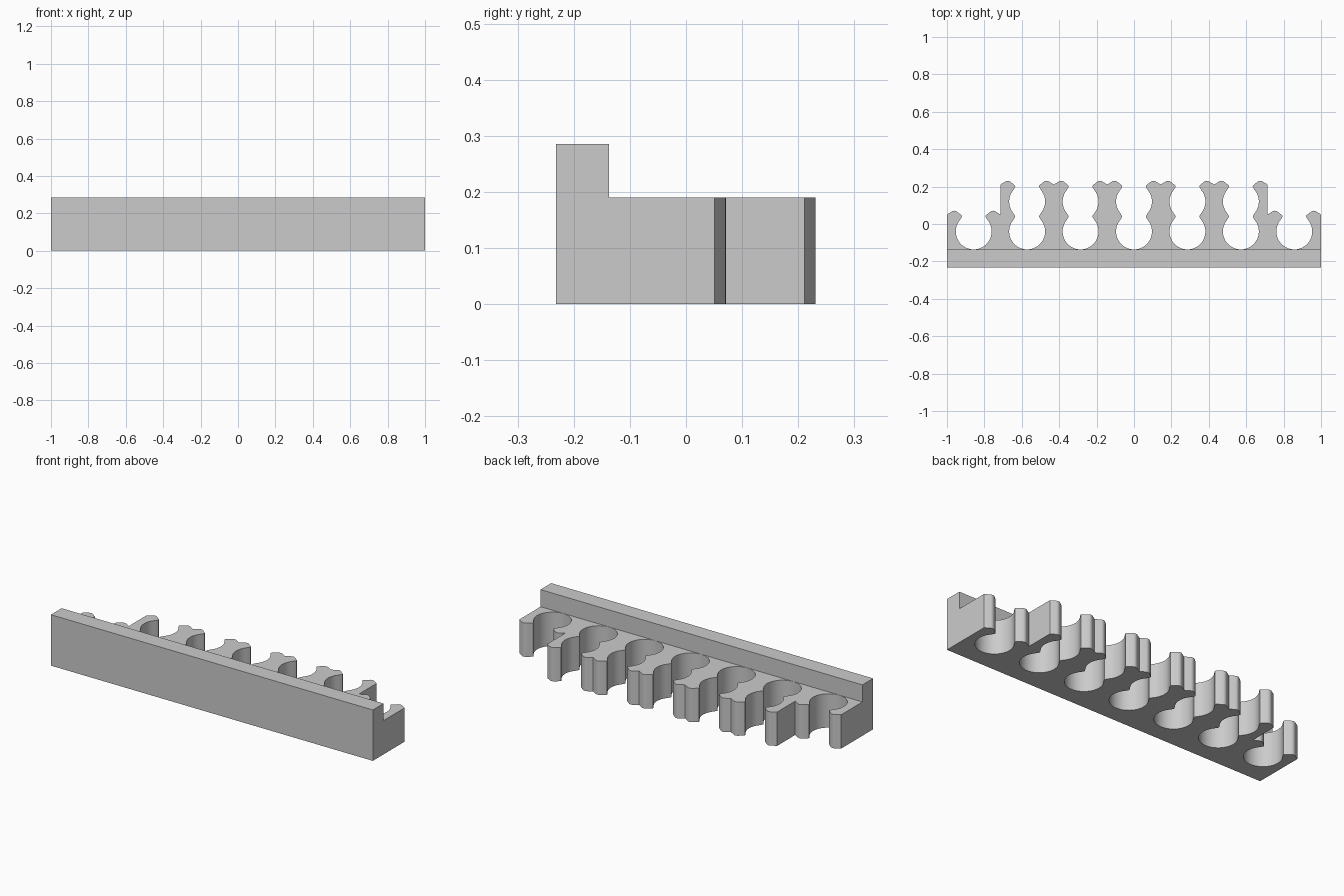
import bpy
import bmesh
from math import sin, cos, radians

PITCH = 2 / 7          # spacing of the clip sockets
RADIUS = 0.096         # socket radius
LOWER, UPPER = -0.04, 0.12   # y of the two socket rows
FRONT, RAIL_BACK = -0.232, -0.137
BODY_TOP, RAIL_TOP = 0.19, 0.286

cube = bpy.data.objects.get("Cube")
if cube:
    bpy.data.objects.remove(cube, do_unlink=True)

grey = bpy.data.materials.new("light grey plastic")
grey.use_nodes = True
colour = (0.6, 0.6, 0.6, 1)
grey.diffuse_color = colour
grey.node_tree.nodes["Principled BSDF"].inputs["Base Color"].default_value = colour


def arc(cy, start, end, steps):
    """Socket wall as offsets from the socket's centre line."""
    angles = [radians(start + (end - start) * i / steps) for i in range(steps + 1)]
    return [(RADIUS * cos(a), cy + RADIUS * sin(a)) for a in angles]


def lip(cy):
    """Rounded clip lip above a socket, from the valley to the throat."""
    shape = [(PITCH / 2, 0.091), (0.115, 0.108), (0.109, 0.1105), (0.103, 0.111),
             (0.097, 0.11), (0.091, 0.107), (0.067, 0.088), (0.064, 0.085),
             (0.063, 0.081), (0.066, 0.074)]
    return [(u, cy + v) for u, v in shape]


def half_socket(double):
    """Right half of one clip, from its outer valley to the socket floor."""
    floor = arc(LOWER, 39, -90, 18)
    if not double:
        return lip(LOWER) + floor
    throat = [(0.066, 0.046), (0.063, 0.04), (0.066, 0.034)]
    return lip(UPPER) + arc(UPPER, 39, -39, 11) + throat + floor


# Outline of the clip strip, walked from +x to -x along the back
outline = [(-1, FRONT), (1, FRONT)]
for k in range(3, -4, -1):
    half = half_socket(abs(k) < 3)
    cx = k * PITCH
    points = [(cx + u, y) for u, y in half]
    points += [(cx - u, y) for u, y in reversed(half[:-1])]
    for p in points:
        if abs(p[0] - outline[-1][0]) + abs(p[1] - outline[-1][1]) > 1e-5:
            outline.append(p)

# Extrude the strip
bm = bmesh.new()
base = bm.faces.new([bm.verts.new((x, y, 0)) for x, y in outline])
result = bmesh.ops.extrude_face_region(bm, geom=[base], use_keep_orig=True)
bmesh.ops.translate(bm, vec=(0, 0, BODY_TOP),
                    verts=[g for g in result["geom"] if isinstance(g, bmesh.types.BMVert)])

# Split off the front band of the top and raise it into the rail
top = next(g for g in result["geom"] if isinstance(g, bmesh.types.BMFace))
bmesh.ops.bisect_plane(bm, geom=[top, *top.edges, *top.verts], dist=1e-5,
                       plane_co=(0, RAIL_BACK, 0), plane_no=(0, 1, 0))
band = [f for f in bm.faces
        if all(v.co.z > BODY_TOP - 1e-4 and v.co.y < RAIL_BACK + 1e-4 for v in f.verts)]
result = bmesh.ops.extrude_face_region(bm, geom=band)
bmesh.ops.translate(bm, vec=(0, 0, RAIL_TOP - BODY_TOP),
                    verts=[g for g in result["geom"] if isinstance(g, bmesh.types.BMVert)])

# Merge flat neighbours and finish
bmesh.ops.dissolve_limit(bm, angle_limit=radians(0.5), verts=bm.verts, edges=bm.edges)
bmesh.ops.recalc_face_normals(bm, faces=bm.faces)
mesh = bpy.data.meshes.new("clip_rack")
bm.to_mesh(mesh)
bm.free()
mesh.materials.append(grey)
rack = bpy.data.objects.new("clip_rack", mesh)
bpy.context.collection.objects.link(rack)
bpy.context.view_layer.objects.active = rack
rack.select_set(True)
bpy.ops.object.shade_smooth_by_angle(angle=radians(30))
